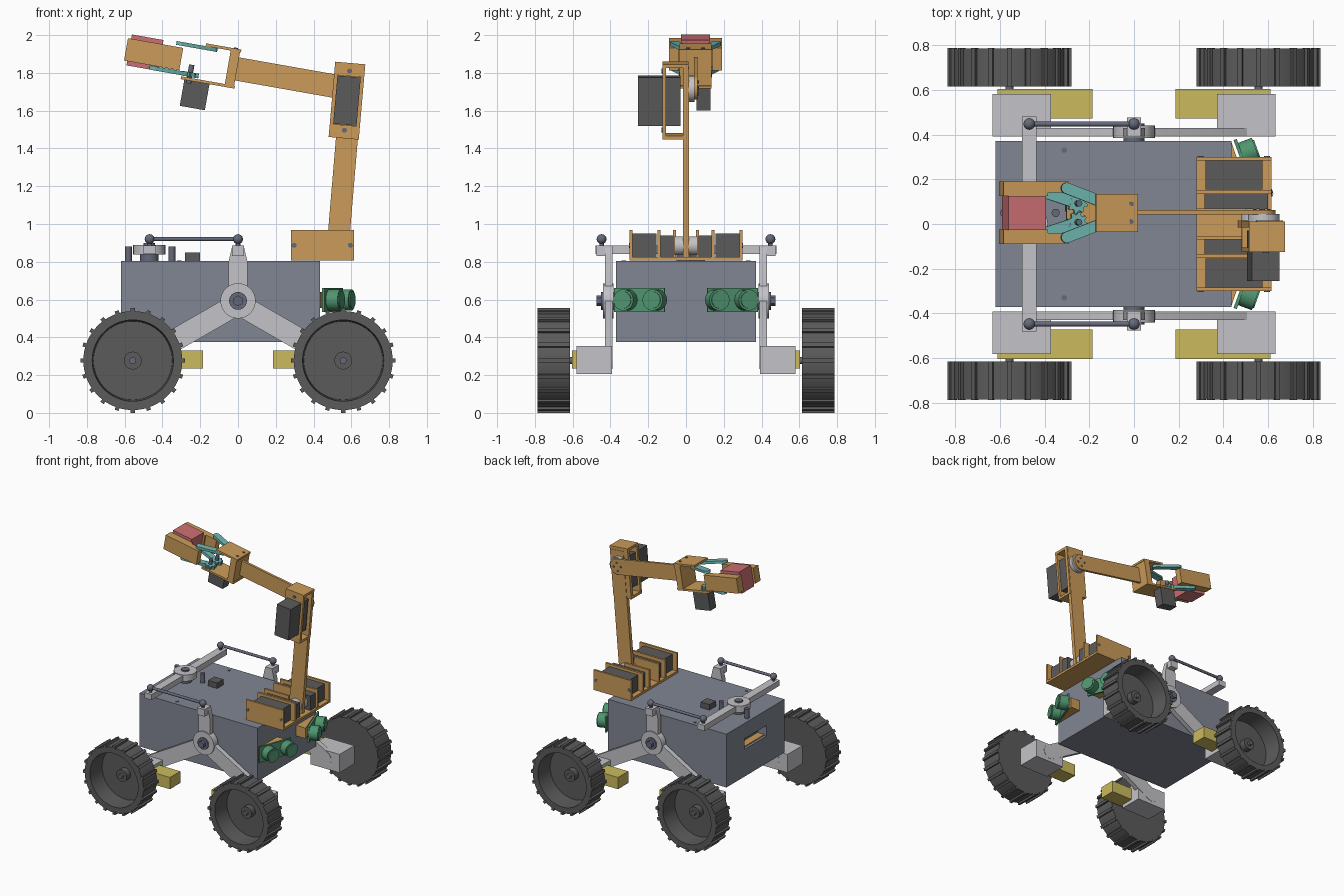
import bpy, bmesh
from math import sin, cos, pi, radians, atan2, hypot
from mathutils import Matrix, Vector

cube = bpy.data.objects.get("Cube")
if cube:
    bpy.data.objects.remove(cube, do_unlink=True)


def material(name, *rgb):
    m = bpy.data.materials.new(name)
    m.use_nodes = True
    m.diffuse_color = (*rgb, 1)
    m.node_tree.nodes["Principled BSDF"].inputs["Base Color"].default_value = (*rgb, 1)
    return m


SLATE = material("slate_body", .22, .24, .29)
LIGHT = material("light_grey", .55, .55, .58)
DARK = material("charcoal", .105, .105, .105)
STEEL = material("steel", .13, .14, .19)
WOOD = material("wood", .6, .33, .1)
YELLOW = material("motor_yellow", .6, .5, .11)
GREEN = material("camera_green", .08, .3, .16)
CYAN = material("gripper_cyan", .16, .47, .44)
RED = material("red", .6, .16, .17)
made = []
UNIT = Matrix.Identity(4)


def finish(name, bm, mat):
    bmesh.ops.recalc_face_normals(bm, faces=bm.faces)
    me = bpy.data.meshes.new(name)
    bm.to_mesh(me)
    bm.free()
    me.materials.append(mat)
    ob = bpy.data.objects.new(name, me)
    bpy.context.collection.objects.link(ob)
    made.append(ob)
    return ob


def add_box(bm, lo, hi, frame=UNIT):
    lo, hi = Vector(lo), Vector(hi)
    m = Matrix.Translation((lo + hi) / 2) @ Matrix.Diagonal((*(hi - lo), 1))
    bmesh.ops.create_cube(bm, size=1, matrix=frame @ m)


def box(name, mat, lo, hi, frame=UNIT):
    bm = bmesh.new()
    add_box(bm, lo, hi, frame)
    return finish(name, bm, mat)


def rod(name, mat, a, b, r, sides=32):
    a, b = Vector(a), Vector(b)
    bm = bmesh.new()
    turn = (b - a).to_track_quat('Z', 'Y').to_matrix().to_4x4()
    bmesh.ops.create_cone(bm, cap_ends=True, segments=sides, radius1=r, radius2=r,
                          depth=(b - a).length, matrix=Matrix.Translation((a + b) / 2) @ turn)
    return finish(name, bm, mat)


def ball(name, mat, loc, r):
    bm = bmesh.new()
    bmesh.ops.create_uvsphere(bm, u_segments=24, v_segments=14, radius=r,
                              matrix=Matrix.Translation(loc))
    return finish(name, bm, mat)


def prism(name, mat, pts, w0, w1, frame=UNIT):
    """Outline in the frame's xy plane, thick from w0 to w1 along its z."""
    bm = bmesh.new()
    face = bm.faces.new([bm.verts.new((x, y, w0)) for x, y in pts])
    out = bmesh.ops.extrude_face_region(bm, geom=[face])
    verts = [v for v in out["geom"] if isinstance(v, bmesh.types.BMVert)]
    bmesh.ops.translate(bm, verts=verts, vec=(0, 0, w1 - w0))
    bm.transform(frame)
    return finish(name, bm, mat)


def capsule(a, b, r, n=10):
    t = atan2(b[1] - a[1], b[0] - a[0])
    return [(c[0] + r * cos(t + o + pi * i / n), c[1] + r * sin(t + o + pi * i / n))
            for c, o in ((b, -pi / 2), (a, pi / 2)) for i in range(n + 1)]


# Upright frame: outline x stays x, outline y becomes z, thickness runs along -y
UPRIGHT = Matrix.Rotation(pi / 2, 4, 'X')

# Chassis with a slot in the rear wall
body = box("body", SLATE, (-.62, -.37, .375), (.435, .37, .805))
cutter = box("slot_cutter", SLATE, (-.7, -.14, .595), (-.54, .14, .68))
cutter.hide_render = True
mod = body.modifiers.new("slot", 'BOOLEAN')
mod.object, mod.solver = cutter, 'EXACT'
bpy.context.view_layer.objects.active = body
bpy.ops.object.modifier_apply(modifier="slot")
made.remove(cutter)
bpy.data.objects.remove(cutter, do_unlink=True)
box("slot_board", CYAN, (-.55, -.14, .62), (-.541, .10, .68))
box("slot_tray", WOOD, (-.6, -.14, .595), (-.541, .14, .603))

# Deck fittings and differential bar
for x in (-.58, -.35):
    rod("deck_post", STEEL, (x, .05, .80), (x, .05, .88), .018)
box("deck_switch", DARK, (-.28, .02, .80), (-.2, .1, .85))
rod("bar_pivot", STEEL, (-.47, 0, .80), (-.47, 0, .845), .05)
box("differential_bar", LIGHT, (-.5, -.48, .84), (-.435, .48, .885))
rod("bar_hub", LIGHT, (-.47, 0, .838), (-.47, 0, .89), .085)
rod("bar_bolt", STEEL, (-.47, 0, .88), (-.47, 0, .9), .03)


def wheel(x, s):
    """Cup-shaped wheel, open on its outer side, with tread bars."""
    bm = bmesh.new()
    outline = [(0, .615), (.262, .615), (.262, .785), (.215, .785), (.208, .64), (0, .64)]
    vs = [bm.verts.new((x + r, s * y, .277)) for r, y in outline]
    es = [bm.edges.new(p) for p in zip(vs, vs[1:])]
    bmesh.ops.spin(bm, geom=vs + es, cent=(x, 0, .277), axis=(0, 1, 0),
                   angle=2 * pi, steps=60)
    bmesh.ops.remove_doubles(bm, verts=bm.verts, dist=.0001)
    for i in range(20):
        turn = Matrix.Translation((x, s * .7, .277)) @ Matrix.Rotation(i * pi / 10, 4, 'Y')
        add_box(bm, (-.011, -.086, .25), (.011, .086, .277), turn)
    finish("wheel", bm, DARK)
    rod("wheel_hub", DARK, (x, s * .63, .277), (x, s * .69, .277), .047)
    rod("axle", STEEL, (x, s * .56, .277), (x, s * .71, .277), .018)


for s in (-1, 1):
    # Suspension rocker: two legs, an upright and the pivot
    w0, w1 = sorted((-s * .39, -s * .43))
    for d in (-1, 1):
        prism("rocker_leg", LIGHT, capsule((0, .578), (d * .5, .29), .058), w0, w1, UPRIGHT)
        wheel(d * .557, s)
        ys = sorted((s * .392, s * .58))
        xs = sorted((d * .372, d * .632))
        box("motor_housing", LIGHT, (xs[0], ys[0], .206), (xs[1], ys[1], .354))
        ys = sorted((s * .472, s * .603))
        xs = sorted((d * .185, d * .61))
        box("drive_motor", YELLOW, (xs[0], ys[0], .235), (xs[1], ys[1], .33))
    prism("rocker_upright", LIGHT,
          [(-.05, .6), (.05, .6), (.05, .8), (.03, .885), (-.03, .885), (-.05, .8)],
          w0, w1, UPRIGHT)
    rod("rocker_hub", LIGHT, (0, s * .385, .593), (0, s * .44, .593), .093)
    rod("rocker_bearing", STEEL, (0, s * .36, .593), (0, s * .45, .593), .047)
    rod("rocker_bolt", STEEL, (0, s * .44, .593), (0, s * .475, .593), .028, 6)
    box("rocker_cap", LIGHT, (-.032, s * .435 - .04, .83), (.032, s * .435 + .04, .885))
    # Linkage from bar to rocker
    for x in (-.468, 0):
        rod("link_stud", STEEL, (x, s * .447, .87), (x, s * .447, .92), .012, 16)
        ball("link_ball", STEEL, (x, s * .447, .92), .026)
    rod("link_rod", STEEL, (-.468, s * .447, .92), (0, s * .447, .92), .011, 16)
    rod("deck_hole", STEEL, (-.312, s * .33, .80), (-.312, s * .33, .808), .012, 16)

    # Twin camera module angled outward on a wedge
    prism("camera_wedge", WOOD, [(.434, s * .37), (.434, s * .12), (.52, s * .12)], .555, .64)
    t = radians(20)
    out = Vector((cos(t), s * sin(t), 0))
    spot = lambda y, d: Vector((.445 + (.375 - y) * .364, s * y, .598)) + out * d
    ends = [spot(.375, 0), spot(.11, 0), spot(.11, .015), spot(.375, .015)]
    prism("camera_board", GREEN, [p.xy for p in ends], .535, .66)
    for y in (.15, .305):
        rod("camera_barrel", GREEN, spot(y, .01), spot(y, .08), .056)
        rod("camera_lens", GREEN, spot(y, .08), spot(y, .086), .045)

    # Arm base servo holders
    for y in (.292, .142, .062):
        depth = .615 if y > .1 else .5
        box("holder_wall", WOOD, (.28, s * y - .008, .81), (depth, s * y + .008, .968))
    box("outer_servo", DARK, (.32, s * .22 - .065, .82), (.575, s * .22 + .065, .95))
    box("inner_servo", DARK, (.315, s * .1 - .034, .82), (.6, s * .1 + .034, .94))
    for x in (.297, .595):
        rod("holder_screw", STEEL, (x, s * .29, .887), (x, s * .303, .887), .013, 16)
box("holder_floor", WOOD, (.28, -.3, .806), (.615, .3, .824))
rod("shoulder_shaft", LIGHT, (.53, -.06, .885), (.53, .06, .885), .05)


def tilted(x, z, degrees):
    return Matrix.Translation((x, 0, z)) @ Matrix.Rotation(radians(degrees), 4, 'Y')


# Lower arm and elbow
low = tilted(.53, .9, 4.8)
box("lower_arm", WOOD, (-.058, -.015, -.08), (.058, .015, .93), low)
elbow = tilted(.577, 1.653, 5)
box("elbow_plate", WOOD, (-.08, -.015, -.2), (.08, .012, .2), elbow)
box("elbow_outer_plate", WOOD, (-.08, -.125, -.2), (.08, -.105, -.13), elbow)
for a, b in ((-.2, -.18), (.18, .2)):
    box("elbow_shelf", WOOD, (-.08, -.125, a), (.08, 0, b), elbow)
for a, b in ((-.08, -.062), (.062, .08)):
    box("elbow_rail", WOOD, (a, -.125, -.2), (b, -.105, .2), elbow)
box("elbow_upper_plate", WOOD, (-.08, -.125, .13), (.08, -.105, .2), elbow)
box("elbow_servo", DARK, (-.062, -.255, -.128), (.062, -.03, .128), elbow)
for h in (-.157, .157):
    p = elbow @ Vector((0, -.12, h))
    rod("elbow_screw", STEEL, p, p + Vector((0, -.01, 0)), .013, 16)
rod("elbow_horn", LIGHT, (.58, .01, 1.715), (.58, .045, 1.715), .07)

# Forearm and wrist, all in one tilted frame (-x points to the gripper)
fore = tilted(0, 1.82, 10)
prism("forearm", WOOD, [(-.02, -.062), (-.02, .062)] + capsule((.58, 0), (.58, 0), .062)[10::-1],
      -.062, -.042, fore @ UPRIGHT)
for a in range(4):
    p = fore @ Vector((.58 + .032 * cos(a * pi / 2), .062, .032 * sin(a * pi / 2)))
    rod("forearm_screw", STEEL, p, p + Vector((0, .006, 0)), .008, 12)
box("wrist_block", WOOD, (-.055, -.035, -.1), (-.005, .135, .1), fore)
box("wrist_top_plate", WOOD, (-.19, -.035, .09), (0, .135, .105), fore)
box("wrist_bottom_plate", WOOD, (-.29, -.035, -.105), (0, .135, -.09), fore)
box("gripper_servo", DARK, (-.27, .055, -.245), (-.135, .13, -.095), fore)
for y in (.01, .09):
    a, b = fore @ Vector((-.03, y, .1)), fore @ Vector((-.03, y, .11))
    rod("wrist_screw", STEEL, a, b, .01, 12)

# Gripper gears, links and fingers
for s in (-1, 1):
    gx, gy = -.245, .05 + s * .042
    teeth = [(gx + r * cos(a), gy + r * sin(a)) for i in range(32)
             for a in [(i + .5) * pi / 16] for r in [.034 if i % 4 < 2 else .046]]
    prism("gear", CYAN, teeth, -.085, -.06, fore)
    rod("gear_pin", STEEL, fore @ Vector((gx, gy, -.12)), fore @ Vector((gx, gy, -.02)), .014, 16)
    prism("lower_link", CYAN, capsule((gx, gy), (-.44, .05 + s * .105), .024), -.084, -.062, fore)
    prism("upper_link", CYAN, capsule((-.15, .05 + s * .045), (-.32, .05 + s * .11), .025),
          .07, .09, fore)
    ys = sorted((.05 + s * .09, .05 + s * .14))
    box("finger", WOOD, (-.602, ys[0], -.06), (-.305, ys[1], .06), fore)
    box("finger_pad", WOOD, (-.602, .05 + s * .083 - .008, -.06),
        (-.4, .05 + s * .083 + .008, .06), fore)
box("held_block", RED, (-.585, -.026, -.083), (-.415, .126, .083), fore)

# Smooth the round parts, keep edges crisp
bpy.ops.object.select_all(action='DESELECT')
for ob in made:
    ob.select_set(True)
bpy.context.view_layer.objects.active = body
bpy.ops.object.shade_smooth_by_angle(angle=radians(30))
